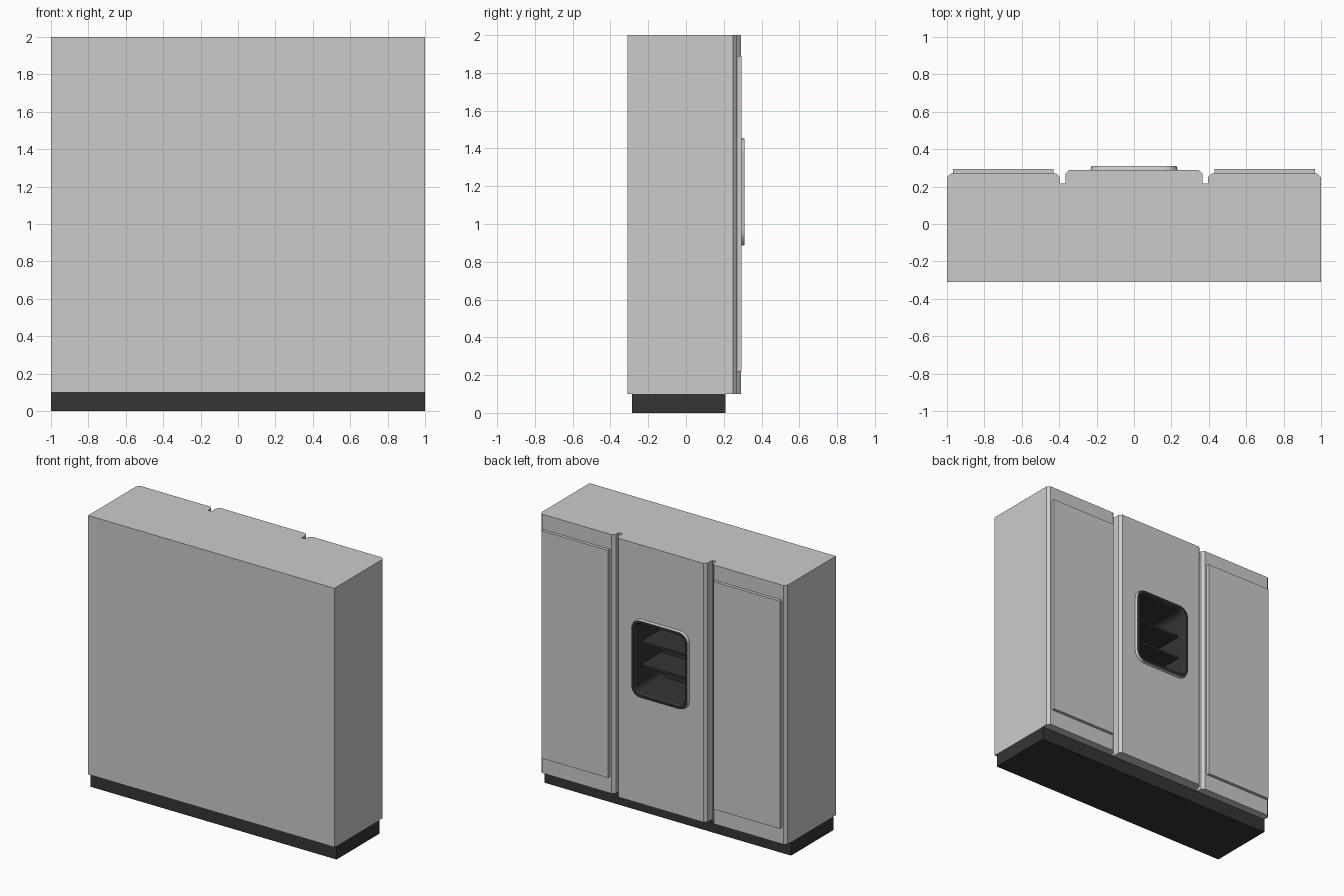
import bpy, bmesh, math

if "Cube" in bpy.data.objects:
    bpy.data.objects.remove(bpy.data.objects["Cube"])

dark = bpy.data.materials.new("dark_grey")
dark.diffuse_color = (0.035, 0.035, 0.035, 1)
dark.use_nodes = True
dark.node_tree.nodes["Principled BSDF"].inputs["Base Color"].default_value = dark.diffuse_color


def finish(bm, name, mat=None, recalc=True):
    if recalc:
        bmesh.ops.recalc_face_normals(bm, faces=bm.faces)
    me = bpy.data.meshes.new(name)
    bm.to_mesh(me)
    bm.free()
    ob = bpy.data.objects.new(name, me)
    bpy.context.collection.objects.link(ob)
    if mat:
        me.materials.append(mat)
    return ob


def box(name, lo, hi, mat=None):
    bm = bmesh.new()
    bmesh.ops.create_cube(bm, size=1)
    for v in bm.verts:
        v.co = [lo[i] + (v.co[i] + 0.5) * (hi[i] - lo[i]) for i in range(3)]
    return finish(bm, name, mat)


def rounded_ring(bm, hw, hh, r, y, zc=1.17, seg=6):
    """Rounded rectangle in the xz plane at depth y."""
    ring = []
    for k, (sx, sz) in enumerate(((1, 1), (-1, 1), (-1, -1), (1, -1))):
        for i in range(seg + 1):
            a = math.radians(90 * (k + i / seg))
            ring.append(bm.verts.new((sx * (hw - r) + r * math.cos(a), y,
                                      zc + sz * (hh - r) + r * math.sin(a))))
    return ring


def loft(name, sections, mat=None, cap_start=False, cap_end=False):
    bm = bmesh.new()
    rings = [rounded_ring(bm, *s) for s in sections]
    for a, b in zip(rings, rings[1:]):
        n = len(a)
        for i in range(n):
            j = (i + 1) % n
            bm.faces.new((a[i], b[i], b[j], a[j]))
    if cap_start:
        bm.faces.new(rings[0])
    if cap_end:
        bm.faces.new(rings[-1][::-1])
    return finish(bm, name, mat, recalc=cap_start and cap_end)


# plinth
box("plinth", (-1, -0.285, 0), (1, 0.21, 0.1), dark)

# cabinet body: chamfered plan profile with two grooves, extruded upward
half = [(0.345, 0.29), (0.365, 0.27), (0.365, 0.216), (0.395, 0.216),
        (0.395, 0.25), (0.415, 0.27), (0.98, 0.27), (1, 0.25), (1, -0.31)]
outline = half + [(-x, y) for x, y in reversed(half)]
bm = bmesh.new()
face = bm.faces.new([bm.verts.new((x, y, 0.1)) for x, y in outline])
ext = bmesh.ops.extrude_face_region(bm, geom=[face])["geom"]
bmesh.ops.translate(bm, vec=(0, 0, 1.9),
                    verts=[g for g in ext if isinstance(g, bmesh.types.BMVert)])
body = finish(bm, "cabinet_body")

# cut the niche opening out of the centre panel
cutter = loft("niche_cutter", [(0.212, 0.267, 0.062, 0.4), (0.212, 0.267, 0.062, -0.012)],
              cap_start=True, cap_end=True)
cutter.hide_render = True
cutter.hide_viewport = False
mod = body.modifiers.new("niche", "BOOLEAN")
mod.operation = "DIFFERENCE"
mod.solver = "EXACT"
mod.object = cutter
bpy.context.view_layer.objects.active = body
body.select_set(True)
bpy.ops.object.modifier_apply(modifier=mod.name)
bpy.data.objects.remove(cutter)

# raised panels on the side doors
for side, x0, x1 in (("left", -0.967, -0.43), ("right", 0.43, 0.967)):
    box(side + "_door_panel", (x0, 0.26, 0.22), (x1, 0.293, 1.89))

# niche frame edge, then dark rim and liner running inside
loft("niche_frame_edge", [(0.227, 0.281, 0.072, 0.31), (0.233, 0.287, 0.078, 0.288)])
liner = loft("niche_liner", [(0.2, 0.255, 0.05, 0.0), (0.2, 0.255, 0.05, 0.295),
                             (0.208, 0.263, 0.055, 0.31), (0.227, 0.281, 0.072, 0.31)],
             dark, cap_start=True)

# orient the open shells so they face outward
for ob, test in ((bpy.data.objects["niche_frame_edge"], 1), (liner, -1)):
    bm = bmesh.new()
    bm.from_mesh(ob.data)
    bmesh.ops.recalc_face_normals(bm, faces=bm.faces)
    bm.normal_update()
    f = max(bm.faces, key=lambda g: g.calc_area() if abs(g.normal.x) > 0.9 else 0)
    if f.normal.x * f.calc_center_median().x * test < 0:
        bmesh.ops.reverse_faces(bm, faces=bm.faces)
    bm.to_mesh(ob.data)
    bm.free()

# shelves
for i, z in enumerate((1.085, 1.255)):
    box(f"shelf_{i + 1}", (-0.2, 0.0, z - 0.008), (0.2, 0.235, z + 0.008), dark)
